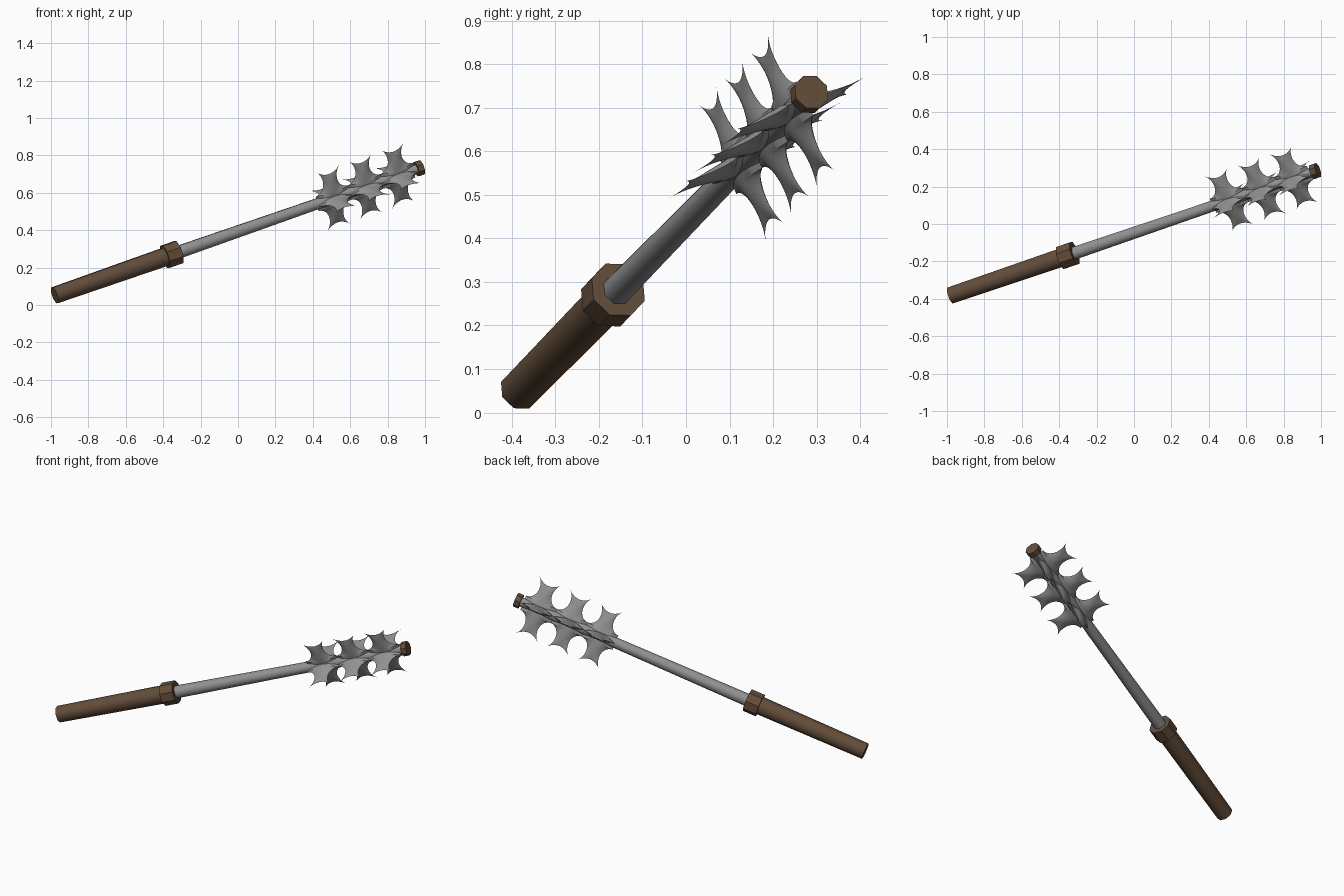
import bpy, bmesh, math
from mathutils import Vector, Matrix

if "Cube" in bpy.data.objects:
    bpy.data.objects.remove(bpy.data.objects["Cube"])

# Local frame: z along the weapon towards the tip, x and y along the flanges
tip = Vector((0.983, 0.288, 0.736))
axis = Vector((0.899, 0.3065, 0.3134)).normalized()
fx = Vector((-0.16, -0.434, 0.886))
fx = (fx - axis * fx.dot(axis)).normalized()
fy = axis.cross(fx)
FRAME = Matrix.Translation(tip) @ Matrix((fx, fy, axis)).transposed().to_4x4()


def material(name, rgb):
    m = bpy.data.materials.new(name)
    m.diffuse_color = (*rgb, 1)
    m.use_nodes = True
    m.node_tree.nodes["Principled BSDF"].inputs["Base Color"].default_value = m.diffuse_color
    return m


wood = material("dark_brown", (0.125, 0.075, 0.043))
steel = material("steel_grey", (0.29, 0.29, 0.295))


def finish(name, bm, mat, angle):
    bmesh.ops.recalc_face_normals(bm, faces=bm.faces[:])
    me = bpy.data.meshes.new(name)
    bm.to_mesh(me)
    bm.free()
    me.materials.append(mat)
    ob = bpy.data.objects.new(name, me)
    ob.matrix_world = FRAME
    bpy.context.collection.objects.link(ob)
    bpy.ops.object.select_all(action='DESELECT')
    ob.select_set(True)
    bpy.context.view_layer.objects.active = ob
    bpy.ops.object.shade_smooth_by_angle(angle=math.radians(angle))
    return ob


def rod(name, z0, z1, r0, r1, mat, angle=50):
    bm = bmesh.new()
    bmesh.ops.create_cone(bm, cap_ends=True, segments=8, radius1=r0, radius2=r1,
                          depth=z1 - z0, matrix=Matrix.Translation((0, 0, (z0 + z1) / 2)))
    return finish(name, bm, mat, angle)


# Octagonal handle, collar, shaft and end cap
rod("handle", -2.184, -1.50, 0.048, 0.053, wood)
rod("collar", -1.528, -1.447, 0.067, 0.067, wood, 30)
rod("shaft", -1.50, -0.01, 0.037, 0.027, steel)
rod("end_cap", -0.034, 0.0, 0.042, 0.042, wood, 30)

# Tooth outline: (height, half width) rows following the round notch between teeth
ROWS = [(0.015, 0.096)]
for i in range(13):
    th = math.radians(147) * i / 12
    c = math.cos(th)
    ROWS.append((0.11 - (0.066 if c > 0 else 0.078) * c, 0.096 - 0.055 * math.sin(th)))
HEIGHT, COLS = ROWS[-1][0], 12


def add_tooth(bm, centre):
    # Two bulged sheets that meet in a sharp rim, with a hollow top between two horns
    for side in (-1, 1):
        grid = []
        for r, w in ROWS:
            v = r / HEIGHT
            row = []
            for j in range(COLS + 1):
                u = 2 * j / COLS - 1
                x = r - 0.030 * v * v * (1 - u * u)
                t = 0.021 * (1 - u * u) * (1 - v ** 1.6)
                row.append(bm.verts.new((x, side * t, centre + u * w)))
            grid.append(row)
        for a, b in zip(grid, grid[1:]):
            for j in range(COLS):
                bm.faces.new((a[j], a[j + 1], b[j + 1], b[j]))


# Four flanges of three teeth each
for k in range(4):
    bm = bmesh.new()
    for centre in (-0.527, -0.335, -0.143):
        add_tooth(bm, centre)
    bmesh.ops.remove_doubles(bm, verts=bm.verts[:], dist=0.0002)
    bmesh.ops.rotate(bm, verts=bm.verts[:], cent=(0, 0, 0),
                     matrix=Matrix.Rotation(k * math.pi / 2, 3, 'Z'))
    finish(f"flange_{k + 1}", bm, steel, 35)
